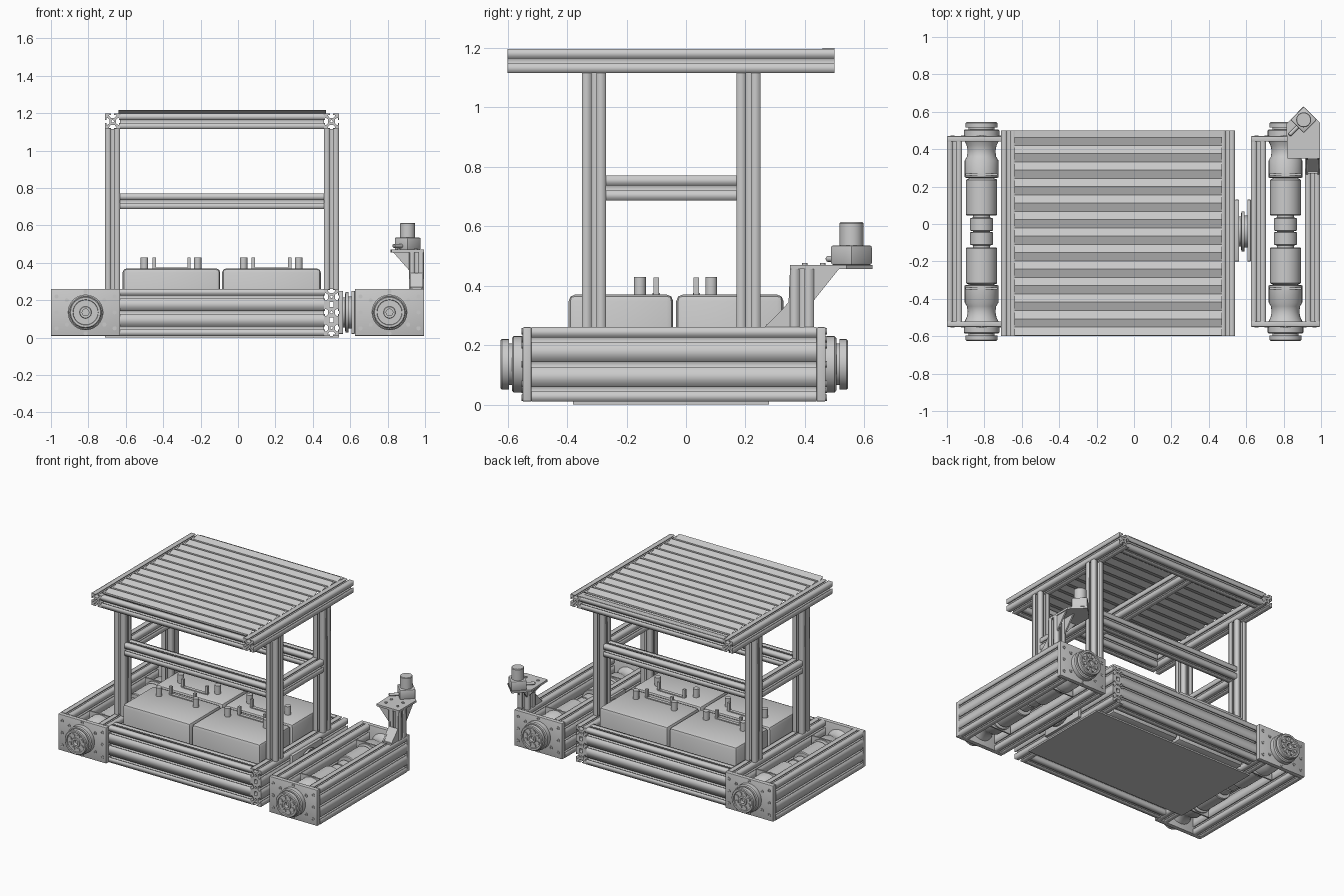
import bpy, bmesh, math
from mathutils import Matrix, Vector

if "Cube" in bpy.data.objects:
    bpy.data.objects.remove(bpy.data.objects["Cube"])

AX = {'x': Matrix(((0, 0, 1), (1, 0, 0), (0, 1, 0))),
      'y': Matrix(((1, 0, 0), (0, 0, -1), (0, 1, 0))),
      'z': Matrix.Identity(3)}


def add(name, mesh, smooth=False):
    ob = bpy.data.objects.new(name, mesh)
    bpy.context.collection.objects.link(ob)
    if smooth:
        bpy.ops.object.select_all(action='DESELECT')
        ob.select_set(True)
        bpy.context.view_layer.objects.active = ob
        bpy.ops.object.shade_smooth_by_angle(angle=math.radians(35))
    return ob


def finish(name, bm, smooth=False):
    bmesh.ops.recalc_face_normals(bm, faces=bm.faces)
    me = bpy.data.meshes.new(name)
    bm.to_mesh(me)
    bm.free()
    return add(name, me, smooth)


# slotted aluminium beam filling a box, running along one axis
SLOT = [(-.1, 0), (-.1, .07), (-.24, .07), (-.24, .14), (-.12, .28),
        (.12, .28), (.24, .14), (.24, .07), (.1, .07), (.1, 0)]


def beam(name, axis, x0, x1, y0, y1, z0, z1):
    lo, hi = Vector((x0, y0, z0)), Vector((x1, y1, z1))
    R = AX[axis]
    size = R.transposed() @ (hi - lo)
    w, h, length = (abs(v) for v in size)
    n = max(1, round(h / w))
    cell = h / n
    loops = []
    out = []
    corners = [Vector(c) for c in ((-w/2, -h/2), (w/2, -h/2), (w/2, h/2), (-w/2, h/2))]
    for i in range(4):
        a, b = corners[i], corners[(i + 1) % 4]
        d = (b - a).normalized()
        inward = Vector((-d.y, d.x))
        out.append(a)
        k = n if i % 2 else 1
        for j in range(k):
            c = a + (b - a) * (j + .5) / k
            out += [c + d * t * w + inward * q * w for t, q in SLOT]
    loops.append(out)
    for j in range(n):          # bore in each cell, cavity between cells
        cy = -h/2 + (j + .5) * cell
        loops.append([Vector((.09*w*math.cos(t*math.pi/4), cy + .09*w*math.sin(t*math.pi/4))) for t in range(8)])
        if j < n - 1:
            cy += cell / 2
            loops.append([Vector((sx*.13*w, cy + sy*.17*w)) for sx, sy in ((-1, -1), (1, -1), (1, 1), (-1, 1))])
    cu = bpy.data.curves.new(name, 'CURVE')
    cu.dimensions, cu.fill_mode, cu.extrude = '2D', 'BOTH', length / 2
    for pts in loops:
        sp = cu.splines.new('POLY')
        sp.points.add(len(pts) - 1)
        for p, v in zip(sp.points, pts):
            p.co = (v.x, v.y, 0, 1)
        sp.use_cyclic_u = True
    tmp = bpy.data.objects.new(name + "_curve", cu)
    bpy.context.collection.objects.link(tmp)
    bpy.context.view_layer.update()
    me = bpy.data.meshes.new_from_object(tmp.evaluated_get(bpy.context.evaluated_depsgraph_get()))
    bpy.data.objects.remove(tmp)
    me.transform(Matrix.Translation((lo + hi) / 2) @ R.to_4x4())
    return add(name, me)


def box(name, x0, x1, y0, y1, z0, z1, bevel=0):
    bm = bmesh.new()
    bmesh.ops.create_cube(bm, size=1)
    for v in bm.verts:
        v.co = Vector(((x0+x1)/2 + v.co.x*(x1-x0), (y0+y1)/2 + v.co.y*(y1-y0), (z0+z1)/2 + v.co.z*(z1-z0)))
    if bevel:
        bmesh.ops.bevel(bm, geom=bm.edges[:], offset=bevel, segments=2, affect='EDGES', profile=.5)
    return finish(name, bm, bevel > 0)


# turned part: (radius, distance) profile about a direction
def lathe(name, origin, direction, prof, seg=32):
    bm = bmesh.new()
    rot = Vector((0, 0, 1)).rotation_difference(Vector(direction)).to_matrix()
    rings = [[bm.verts.new(Vector(origin) + rot @ Vector((r*math.cos(2*math.pi*i/seg), r*math.sin(2*math.pi*i/seg), d)))
              for i in range(seg)] for r, d in prof]
    for a, b in zip(rings, rings[1:]):
        for i in range(seg):
            bm.faces.new((a[i], a[(i+1) % seg], b[(i+1) % seg], b[i]))
    bm.faces.new(rings[0])
    bm.faces.new(rings[-1])
    return finish(name, bm, True)


def prism(name, pts, vec):
    bm = bmesh.new()
    f = bm.faces.new([bm.verts.new(p) for p in pts])
    ext = bmesh.ops.extrude_face_region(bm, geom=[f])
    bmesh.ops.translate(bm, vec=vec, verts=[e for e in ext['geom'] if isinstance(e, bmesh.types.BMVert)])
    if f not in bm.faces[:]:
        pass
    else:
        f.normal_update()
    return finish(name, bm)


CY, CZ = -.04, .135
XL, XR = (-.71, -.63), (.46, .54)

# base frame and floor sheet
for nm, (a, b) in (("left", XL), ("right", XR)):
    beam(f"base_beam_{nm}", 'y', a, b, -.52, .44, .01, .26)
for nm, y in (("front", -.52), ("back", .36)):
    beam(f"base_beam_{nm}", 'x', -.63, .46, y, y + .08, .01, .26)
box("floor_sheet", -.71, .54, -.38, .28, 0, .01)

# posts, middle rails and roof frame
for nm, (a, b) in (("left", XL), ("right", XR)):
    for fb, y in (("front", -.35), ("back", .17)):
        beam(f"post_{fb}_{nm}", 'z', a, b, y, y + .08, .26, 1.115)
    beam(f"middle_rail_{nm}", 'y', a, b, -.27, .17, .687, .77)
    beam(f"roof_rail_{nm}", 'y', a, b, -.6, .5, 1.115, 1.197)
for fb, y in (("front", -.35), ("back", .17)):
    beam(f"middle_rail_{fb}", 'x', -.63, .46, y, y + .08, .687, .77)
for fb, y in (("front", -.6), ("back", .42)):
    beam(f"roof_rail_{fb}", 'x', -.63, .46, y, y + .08, 1.115, 1.197)
beam("roof_rail_centre", 'y', -.125, -.045, -.52, .42, 1.115, 1.197)

# corrugated roof sheet
bm = bmesh.new()
N = 24
for k in (0, 1):
    row = []
    for i in range(N + 1):
        y = -.595 + 1.06 * i / N
        z = 1.197 + (.016 if i % 2 == 0 else 0) + k * .004
        row.append([bm.verts.new((x, y, z)) for x in (-.64, .47)])
    for p, q in zip(row, row[1:]):
        bm.faces.new((p[0], p[1], q[1], q[0]) if k else (p[0], q[0], q[1], p[1]))
me = bpy.data.meshes.new("roof_sheet")
bm.to_mesh(me)
bm.free()
add("roof_sheet", me)
box("roof_sheet_back_strip", -.64, .47, .46, .5, 1.195, 1.2)

# four batteries with terminals and grip strips
for x0, x1, t in ((-.617, -.095, (-.5, -.215, -.447, -.262)), (-.085, .443, (.03, .325, .082, .277))):
    for s, y0, y1, yt, yp in ((-1, -.395, -.043, -.155, -.1), (1, -.033, .328, .085, .035)):
        box("battery", x0, x1, y0, y1, .01, .37, .022)
        for x in t[:2]:
            lathe("battery_terminal", (x, yt, .36), (0, 0, 1), [(.02, 0), (.02, .069)], 20)
        for x in t[2:]:
            box("battery_tab", x - .009, x + .009, yp - .009, yp + .009, .36, .428)
        box("battery_grip", t[2], t[3], yp - .012, yp + .012, .365, .376)

# two drive modules, each mirrored front to back
for nm, cx in (("left", -.815), ("right", .81)):
    outer = (-1, -.92) if cx < 0 else (.915, .995)
    beam(f"{nm}_module_outer_beam", 'y', *outer, -.52, .44, .01, .26)
    if cx > 0:
        beam("right_module_inner_beam", 'y', .625, .705, -.52, .44, .01, .26)
    for s in (-1, 1):
        o, d = (cx, CY, CZ), (0, s, 0)
        ya, yb = sorted((CY + s*.48, CY + s*.51))
        box(f"{nm}_end_plate", cx - .185, cx + .185, ya, yb, .01, .26, .004)
        lathe(f"{nm}_coupling", o, d, [(.04, 0), (.062, .005), (.062, .07), (.045, .075), (.045, .09)])
        lathe(f"{nm}_motor", o, d, [(.078, .085), (.083, .09), (.083, .275), (.078, .28), (.065, .285)])
        lathe(f"{nm}_gearbox", o, d, [(.08, .285), (.09, .29), (.09, .38), (.078, .40), (.074, .43),
                                      (.08, .46), (.09, .48)])
        lathe(f"{nm}_wheel_hub", o, d, [(.095, .505), (.095, .54), (.088, .546), (.07, .546), (.07, .556),
                                        (.085, .556), (.085, .58), (.08, .585), (.068, .585), (.066, .577),
                                        (.032, .577), (.03, .585), (.018, .585), (.018, .56)], 40)
        for i in range(8):
            t = i * math.pi / 4 + .39
            lathe(f"{nm}_hub_bolt", (cx + .049*math.cos(t), CY, CZ + .049*math.sin(t)), d,
                  [(.012, .57), (.012, .584)], 12)
        for bx, bz in [(a, b) for a in (-.155, .155) for b in (-.085, 0, .085)] + \
                      [(a, b) for a in (-.1, .1) for b in (-.065, .065)] + [(0, -.112), (0, .112)]:
            lathe(f"{nm}_plate_bolt", (cx + bx, CY, CZ + bz), d, [(.011, .505), (.011, .514), (.006, .514), (.006, .511)], 12)
        box(f"{nm}_motor_clamp", cx - .085, cx + .085, *sorted((CY + s*.3, CY + s*.31)), .04, .23)

# pivot joint to the right module
box("pivot_plate_inner", .54, .562, -.2, .13, .02, .25, .003)
box("pivot_plate_outer", .606, .625, -.2, .13, .02, .25, .003)
lathe("pivot_bearing", (.56, CY, CZ), (1, 0, 0),
      [(.08, 0), (.08, .012), (.108, .014), (.108, .03), (.085, .032), (.085, .047)], 40)

# sensor mast with gussets and pentagon shelf
beam("sensor_post", 'z', .915, .995, .35, .43, .26, .456)
for x in (.92, .98):
    prism("mast_gusset_front", [(x, .265, .26), (x, .35, .26), (x, .35, .455), (x, .345, .34)], (.01, 0, 0))
    prism("mast_gusset_back", [(x, .43, .35), (x, .515, .456), (x, .43, .456)], (.01, 0, 0))
box("gusset_foot", .92, .99, .27, .35, .26, .27)
prism("gusset_slope", [(.92, .275, .262), (.92, .285, .262), (.92, .352, .34), (.92, .345, .345)], (.07, 0, 0))
prism("mast_gusset_side", [(.915, .36, .36), (.915, .36, .456), (.83, .36, .456)], (0, .06, 0))
prism("sensor_shelf", [(.82, .35, .456), (.995, .35, .456), (.995, .54, .456), (.905, .628, .456), (.815, .535, .456)],
      (0, 0, .014))
for p in ((.86, .4), (.95, .4), (.86, .46), (.95, .46)):
    lathe("shelf_bolt", (*p, .468), (0, 0, 1), [(.009, 0), (.009, .008)], 12)

# scanning sensor
body = box("sensor_body", -.05, .05, -.05, .05, 0, .065, .006)
body.matrix_world = Matrix.Translation((.907, .557, .47)) @ Matrix.Rotation(math.radians(45), 4, 'Z')
lathe("sensor_head", (.907, .557, .53), (0, 0, 1), [(.04, 0), (.04, .08), (.037, .084)])
lathe("sensor_plug", (.875, .52, .49), (-1, -1, 0), [(.01, 0), (.01, .06), (.006, .065)], 16)
